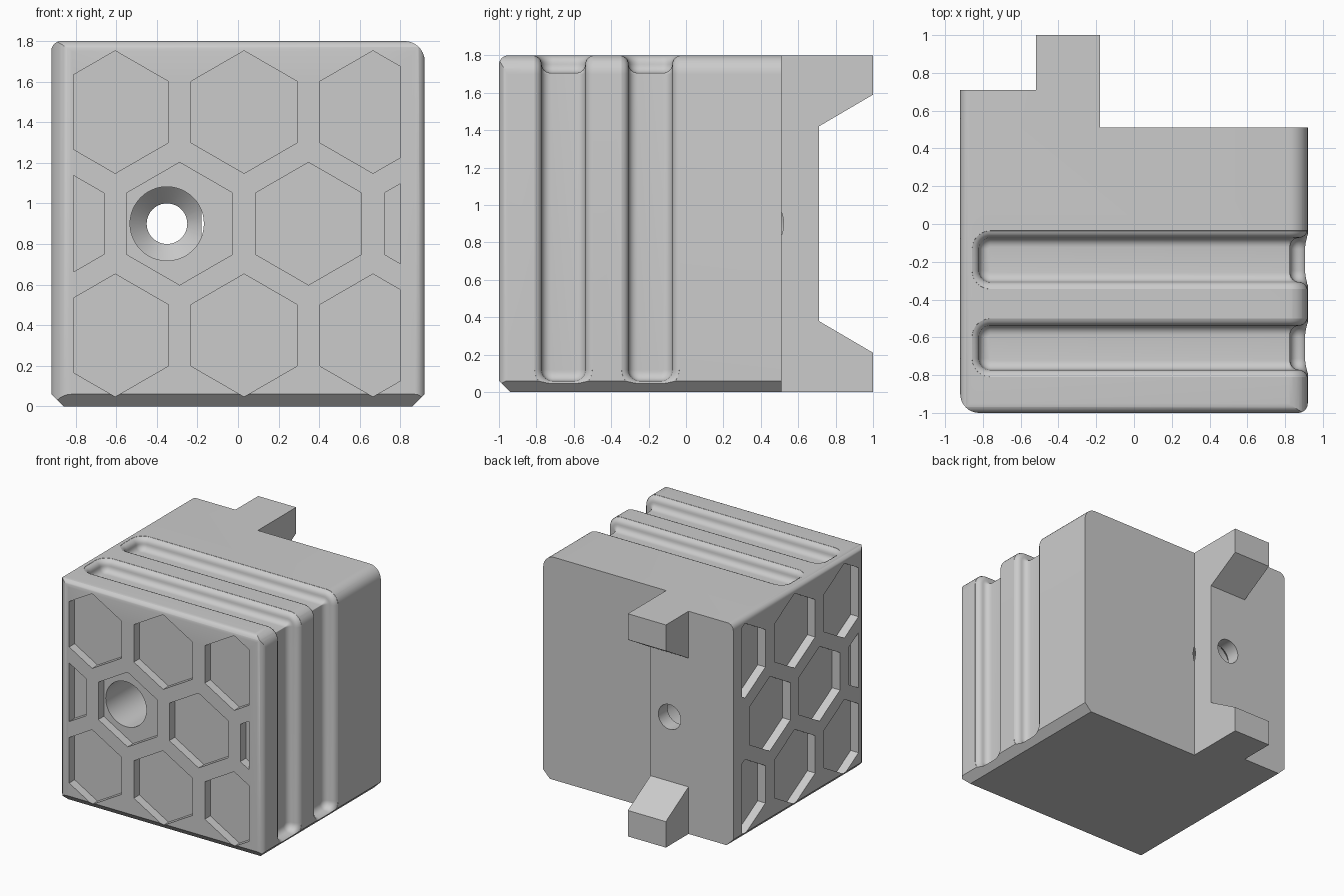
import bpy, bmesh, math
from mathutils import Vector

if "Cube" in bpy.data.objects:
    bpy.data.objects.remove(bpy.data.objects["Cube"])

grey = bpy.data.materials.new("plain_grey")
grey.diffuse_color = (0.6, 0.6, 0.6, 1)
grey.use_nodes = True
grey.node_tree.nodes["Principled BSDF"].inputs["Base Color"].default_value = grey.diffuse_color


def make(name, verts, faces):
    me = bpy.data.meshes.new(name)
    bm = bmesh.new()
    vs = [bm.verts.new(v) for v in verts]
    for f in faces:
        bm.faces.new([vs[i] for i in f])
    bmesh.ops.recalc_face_normals(bm, faces=bm.faces)
    bm.to_mesh(me)
    bm.free()
    ob = bpy.data.objects.new(name, me)
    bpy.context.collection.objects.link(ob)
    me.materials.append(grey)
    return ob


def prism_data(pts, place, a, b):
    n = len(pts)
    verts = [place(u, v, w) for w in (a, b) for u, v in pts]
    faces = [list(range(n)), list(range(n, 2 * n))]
    faces += [[i, (i + 1) % n, n + (i + 1) % n, n + i] for i in range(n)]
    return verts, faces


def arc(cx, cy, r, a0, n=8):
    """Quarter arc starting at a0 degrees, counter-clockwise."""
    return [(cx + r * math.cos(math.radians(a0 + 90 * i / n)),
             cy + r * math.sin(math.radians(a0 + 90 * i / n))) for i in range(n + 1)]


def boolean(target, tool, op):
    m = target.modifiers.new(op, 'BOOLEAN')
    m.operation, m.solver, m.object = op, 'EXACT', tool
    bpy.context.view_layer.update()
    me = bpy.data.meshes.new_from_object(
        target.evaluated_get(bpy.context.evaluated_depsgraph_get()))
    target.modifiers.clear()
    target.data = me
    bpy.data.objects.remove(tool)


def on_xz(u, v, w): return (u, w, v)
def on_xy(u, v, w): return (u, v, w)
def on_yz(u, v, w): return (w, u, v)


# Body: the common volume of its front, plan and side outlines
front = [(-0.86, 0), (0.86, 0), (0.92, 0.06)] + arc(0.82, 1.7, 0.1, 0) \
    + arc(-0.87, 1.75, 0.05, 90) + [(-0.92, 0.06)]
plan = arc(-0.82, -0.9, 0.1, 180) + arc(0.87, -0.95, 0.05, 270) + [
    (0.92, 0.51), (-0.18, 0.51), (-0.18, 1), (-0.52, 1), (-0.52, 0.71), (-0.92, 0.71)]
side = [(-0.94, 0), (1, 0), (1, 0.21), (0.71, 0.38), (0.71, 1.42), (1, 1.59), (1, 1.8)] \
    + arc(-0.95, 1.75, 0.05, 90) + [(-1, 0.06)]
body = make("corner_block", *prism_data(front, on_xz, -1.2, 1.2))
boolean(body, make("plan_tool", *prism_data(plan, on_xy, -0.2, 2)), 'INTERSECT')
boolean(body, make("side_tool", *prism_data(side, on_yz, -1.2, 1.2)), 'INTERSECT')

# Finger grooves: over the top, round the right edge and down the side
TOP = 1.74                                   # path length to the rounded edge
BEND = TOP + 0.1 * math.pi / 2
DEPTH = 0.094


def wrap(s, t, d, yc):
    """Path length, offset and depth to a point."""
    if s < TOP:
        return (-0.92 + s, yc + t, 1.8 - d)
    if s > BEND:
        return (0.92 - d, yc + t, 1.7 - (s - BEND))
    a = (s - TOP) / 0.1
    return (0.82 + (0.1 - d) * math.sin(a), yc + t, 1.7 + (0.1 - d) * math.cos(a))


def groove(yc):
    levels = [(0.049, -0.04)]
    q = [math.pi / 2 * i / 6 for i in range(7)]
    levels += [(0.05 - 0.05 * math.sin(a), DEPTH / 2 * (1 - math.cos(a))) for a in q[1:]]
    levels += [(-0.05 + 0.05 * math.cos(a), DEPTH / 2 * (1 + math.sin(a))) for a in q[1:]]
    s0, s1 = 0.1, BEND + 1.64
    verts, faces = [], []
    for o, d in levels:
        r, h = 0.06 + o, 0.117 + o
        half = arc(s0 + 0.06, h - r, r, 90)[::-1]
        half += [(TOP + (BEND - TOP) * i / 8, h) for i in range(9)]
        half += arc(s1 - 0.06, h - r, r, 0)[::-1]
        n = len(half)
        ring = half + [(s, -t) for s, t in reversed(half)]
        verts += [wrap(s, t, d, yc) for s, t in ring]
    m, last = 2 * n, (len(levels) - 1) * 2 * n
    for k in range(len(levels) - 1):
        faces += [[k * m + i, k * m + (i + 1) % m, (k + 1) * m + (i + 1) % m, (k + 1) * m + i]
                  for i in range(m)]
    for base in (0, last):
        faces += [[base + i, base + i + 1, base + m - 2 - i, base + m - 1 - i]
                  for i in range(n - 1)]
    return make("groove_tool", verts, faces)


for yc in (-0.655, -0.19):
    boolean(body, groove(yc), 'DIFFERENCE')


# Honeycomb pockets on the front and left faces
def clip(pts, lim, sign):
    out = []
    for (x0, z0), (x1, z1) in zip(pts, pts[1:] + pts[:1]):
        in0, in1 = sign * (x0 - lim) <= 0, sign * (x1 - lim) <= 0
        if in0:
            out.append((x0, z0))
        if in0 != in1:
            out.append((lim, z0 + (z1 - z0) * (lim - x0) / (x1 - x0)))
    return out


def honeycomb(first, lo, hi, place, a, b):
    verts, faces = [], []
    for row in range(3):
        for col in range(-1, 4):
            cx = first + 0.635 * (col + 0.5 * (row % 2))
            hexagon = [(cx + 0.302 * math.sin(math.pi / 3 * i),
                        0.35 + 0.55 * row + 0.302 * math.cos(math.pi / 3 * i)) for i in range(6)]
            poly = clip(clip(hexagon, hi, 1), lo, -1)
            if len(poly) > 2:
                v, f = prism_data(poly, place, a, b)
                faces += [[i + len(verts) for i in face] for face in f]
                verts += v
    return make("pocket_tool", verts, faces)


boolean(body, honeycomb(-0.605, -0.81, 0.80, on_xz, -1.1, -0.93), 'DIFFERENCE')
boolean(body, honeycomb(-0.71, -0.89, 0.60, on_yz, -1.1, -0.85), 'DIFFERENCE')

# Screw hole: wide bore, cone seat and narrow exit
N = 48
verts, faces = [], []
for y, r in ((-1.2, 0.182), (0.51, 0.182), (0.592, 0.1), (1.2, 0.1)):
    verts += [(-0.35 + r * math.cos(2 * math.pi * i / N), y,
               0.9 + r * math.sin(2 * math.pi * i / N)) for i in range(N)]
for k in range(3):
    faces += [[k * N + i, k * N + (i + 1) % N, (k + 1) * N + (i + 1) % N, (k + 1) * N + i]
              for i in range(N)]
faces += [list(range(N)), list(range(3 * N, 4 * N))]
boolean(body, make("screw_tool", verts, faces), 'DIFFERENCE')

# Smooth the rounded edges, keep the hard ones
bpy.context.view_layer.objects.active = body
body.select_set(True)
bpy.ops.object.shade_smooth_by_angle(angle=math.radians(30))
